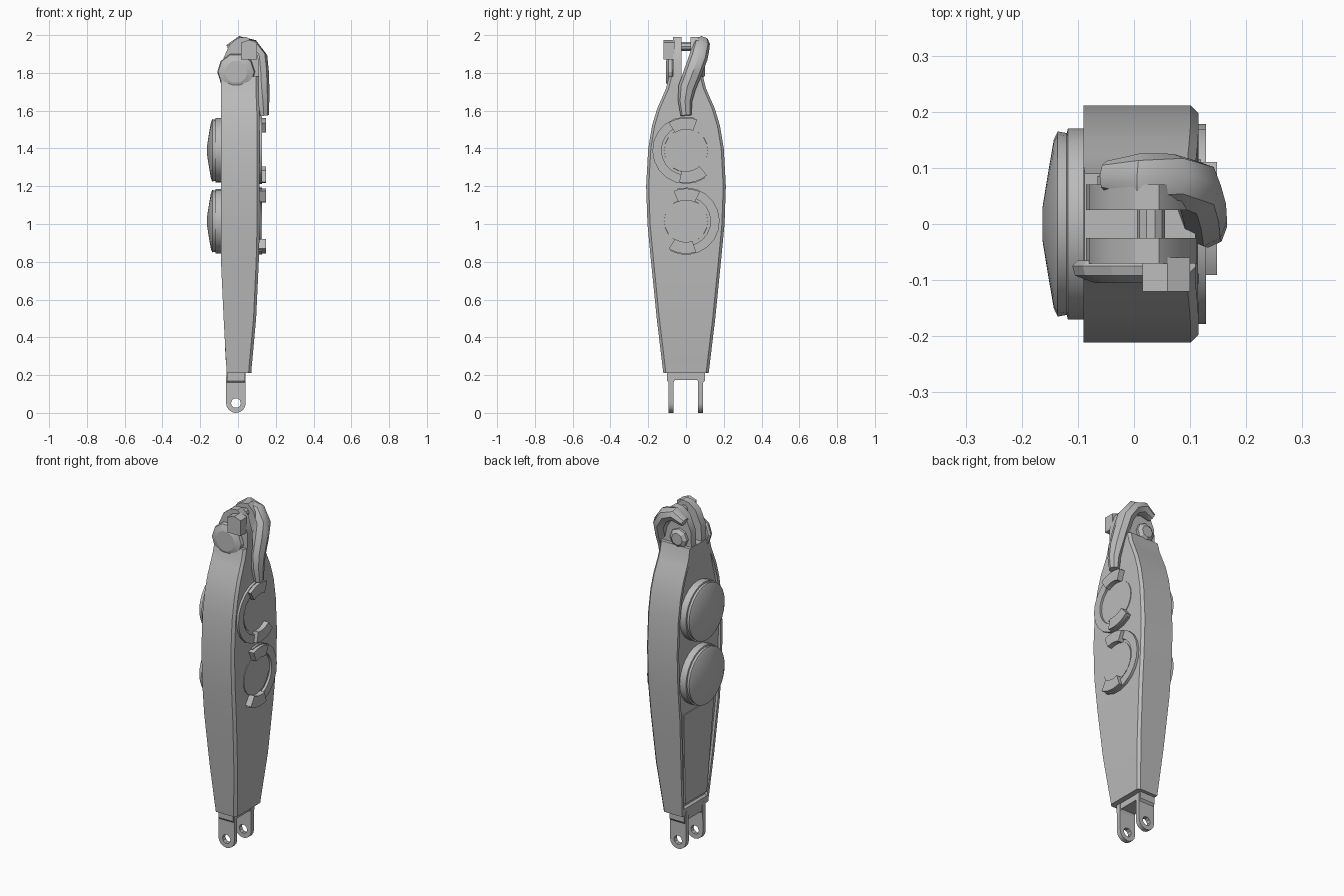
import bpy, bmesh, math
from mathutils import Vector

cube = bpy.data.objects.get("Cube")
if cube:
    bpy.data.objects.remove(cube, do_unlink=True)

GREY = bpy.data.materials.new("plain grey metal")
GREY.use_nodes = True
GREY.diffuse_color = (0.5, 0.5, 0.5, 1)
GREY.node_tree.nodes["Principled BSDF"].inputs["Base Color"].default_value = (0.5, 0.5, 0.5, 1)


def activate(ob):
    bpy.ops.object.select_all(action='DESELECT')
    ob.select_set(True)
    bpy.context.view_layer.objects.active = ob


def finish(name, bm, smooth=30):
    bmesh.ops.recalc_face_normals(bm, faces=bm.faces)
    me = bpy.data.meshes.new(name)
    bm.to_mesh(me)
    bm.free()
    ob = bpy.data.objects.new(name, me)
    bpy.context.collection.objects.link(ob)
    me.materials.append(GREY)
    activate(ob)
    if smooth:
        bpy.ops.object.shade_smooth_by_angle(angle=math.radians(smooth))
    return ob


def loft(name, rings, smooth=30):
    bm = bmesh.new()
    rows = [[bm.verts.new(p) for p in r] for r in rings]
    n = len(rows[0])
    for a, b in zip(rows, rows[1:]):
        for i in range(n):
            j = (i + 1) % n
            bm.faces.new((a[i], a[j], b[j], b[i]))
    bm.faces.new(rows[0])
    bm.faces.new(rows[-1])
    return finish(name, bm, smooth)


def prism(name, pts, axis, lo, hi, smooth=30):
    """Extrude a (y, z) outline along x, or an (x, z) outline along y."""
    def place(p, d):
        return (d, p[0], p[1]) if axis == 'x' else (p[0], d, p[1])
    return loft(name, [[place(p, d) for p in pts] for d in (lo, hi)], smooth)


def circle(u, z, r, n, start=0, end=360):
    full = end - start == 360
    k = n if full else n - 1
    angles = [math.radians(start + (end - start) * i / k) for i in range(n)]
    return [(u + r * math.cos(a), z + r * math.sin(a)) for a in angles]


def turned(name, axis, u, z, steps, n, smooth=30):
    """Stack of circles: steps are (distance along axis, radius)."""
    def place(p, d):
        return (d, p[0], p[1]) if axis == 'x' else (p[0], d, p[1])
    return loft(name, [[place(p, d) for p in circle(u, z, r, n)] for d, r in steps], smooth)


def band(name, z, r0, r1, start, end, lo, hi):
    pts = circle(0, z, r1, 14, start, end) + circle(0, z, r0, 14, start, end)[::-1]
    return prism(name, pts, 'x', lo, hi)


def drill(ob, axis, u, z, r):
    cutter = prism("hole_cutter", circle(u, z, r, 10), axis, -0.5, 0.5, 0)
    cutter.hide_render = True
    mod = ob.modifiers.new("hole", 'BOOLEAN')
    mod.operation = 'DIFFERENCE'
    mod.object = cutter
    activate(ob)
    bpy.ops.object.modifier_apply(modifier=mod.name)
    bpy.data.objects.remove(cutter, do_unlink=True)


# Housing: tapering body with a chamfered outer face and a shallow recess behind
# rows: height, half width, inner x, outer x, recess depth
stations = [
    (0.21, 0.12, -0.06, 0.07, 0), (0.25, 0.125, -0.062, 0.073, 0),
    (0.26, 0.126, -0.063, 0.074, 0.012), (0.5, 0.155, -0.076, 0.096, 0.012),
    (0.8, 0.185, -0.09, 0.11, 0.012), (1.0, 0.204, -0.09, 0.115, 0.012),
    (1.2, 0.211, -0.09, 0.115, 0.012), (1.4, 0.2, -0.09, 0.115, 0.012),
    (1.52, 0.18, -0.09, 0.115, 0.012), (1.61, 0.153, -0.09, 0.113, 0.012),
    (1.68, 0.122, -0.09, 0.11, 0), (1.72, 0.105, -0.09, 0.11, 0),
    (1.78, 0.09, -0.088, 0.11, 0)]
rings = []
for z, w, x0, x1, d in stations:
    half = [(x0 + d, w - 0.022), (x0, w - 0.018), (x0, w), (x1 - 0.014, w), (x1, w - 0.014)]
    rings.append([(x, y, z) for x, y in half] + [(x, -y, z) for x, y in half[::-1]])
loft("housing", rings)

# Cover panel on the lower part of the inner face
cover = [((-0.066, y, 0.28) if low else (-0.084, y * 1.4, 0.82))
         for low, y in ((1, -0.1), (1, 0.1), (0, 0.1), (0, -0.1))]
loft("lower_cover", [[(x + s, y, z) for x, y, z in cover] for s in (0, 0.02)], 0)

for label, z, start, end, tips in (
        ("upper", 1.39, 75, 305, ((70, 122), (258, 310))),
        ("lower", 1.015, -118, 105, ((65, 112), (-122, -72)))):
    # Round caps on the inner face
    turned(label + "_cap", 'x', 0, z,
           [(-0.07, 0.17), (-0.118, 0.17), (-0.12, 0.162), (-0.136, 0.165),
            (-0.143, 0.15), (-0.155, 0.08), (-0.163, 0.03)], 24)
    # Flat hubs and open retaining rings with raised ends on the outer face
    turned(label + "_hub", 'x', 0, z, [(0.1, 0.117), (0.119, 0.115)], 20)
    band(label + "_ring", z, 0.13, 0.178, start, end, 0.1, 0.128)
    for i, (a, b) in enumerate(tips):
        band(f"{label}_ring_end_{i + 1}", z, 0.11, 0.172, a, b, 0.1, 0.148)

# Upper fork: two rounded lugs with pins
lug = [(-0.088, 1.7), (0.11, 1.7), (0.112, 1.86), (0.085, 1.95), (0.045, 1.99),
       (0, 1.985), (-0.045, 1.95), (-0.08, 1.87)]
for label, lo, hi in (("front", -0.07, -0.025), ("back", 0.025, 0.07)):
    prism(label + "_lug", lug, 'y', lo, hi)
turned("fork_pin", 'y', 0.03, 1.94, [(-0.07, 0.025), (0.08, 0.025)], 10)
turned("front_knob", 'y', -0.01, 1.805,
       [(-0.065, 0.09), (-0.075, 0.1), (-0.092, 0.095), (-0.105, 0.06)], 10, 15)
turned("back_bolt", 'y', -0.01, 1.82,
       [(0.06, 0.055), (0.085, 0.055), (0.1, 0.035)], 8, 15)
prism("stop_block", [(0.015, 1.87), (0.1, 1.87), (0.1, 1.96), (0.06, 1.975), (0.015, 1.96)],
      'y', -0.12, -0.06, 0)

# Curved lever sweeping from the back lug down over the outer face
path = [((-0.05, 0.085, 1.925), 0.025), ((0.01, 0.082, 1.955), 0.04),
        ((0.07, 0.08, 1.94), 0.042), ((0.112, 0.065, 1.88), 0.045),
        ((0.12, 0.035, 1.8), 0.044), ((0.124, 0.005, 1.72), 0.042),
        ((0.132, -0.005, 1.65), 0.034), ((0.137, 0, 1.575), 0.026)]
rings = []
for i, (p, r) in enumerate(path):
    a = Vector(path[max(i - 1, 0)][0])
    b = Vector(path[min(i + 1, len(path) - 1)][0])
    t = (b - a).normalized()
    side = t.cross(Vector((1, 0, 0)) if abs(t.z) > 0.5 else Vector((0, 0, 1))).normalized()
    if side.y < 0:
        side.negate()
    up = side.cross(t).normalized()
    rings.append([Vector(p) + side * r * 1.1 * math.cos(k * math.pi / 4)
                  + up * r * math.sin(k * math.pi / 4) for k in range(8)])
loft("lever", rings, 40)

# Lower fork: web and two drilled prongs
web = [(-0.1, 0.24), (-0.1, 0.17), (-0.075, 0.14), (-0.06, 0.175),
       (0.06, 0.175), (0.075, 0.14), (0.1, 0.17), (0.1, 0.24)]
prism("lower_web", web, 'x', -0.058, 0.038, 0)
for label, lo, hi in (("front", -0.092, -0.066), ("back", 0.064, 0.09)):
    outline = [(0.04, 0.23), (-0.062, 0.23)] + circle(-0.011, 0.052, 0.052, 9, 180, 360)
    prong = prism(label + "_prong", outline, 'y', lo, hi)
    drill(prong, 'y', -0.011, 0.052, 0.026)
